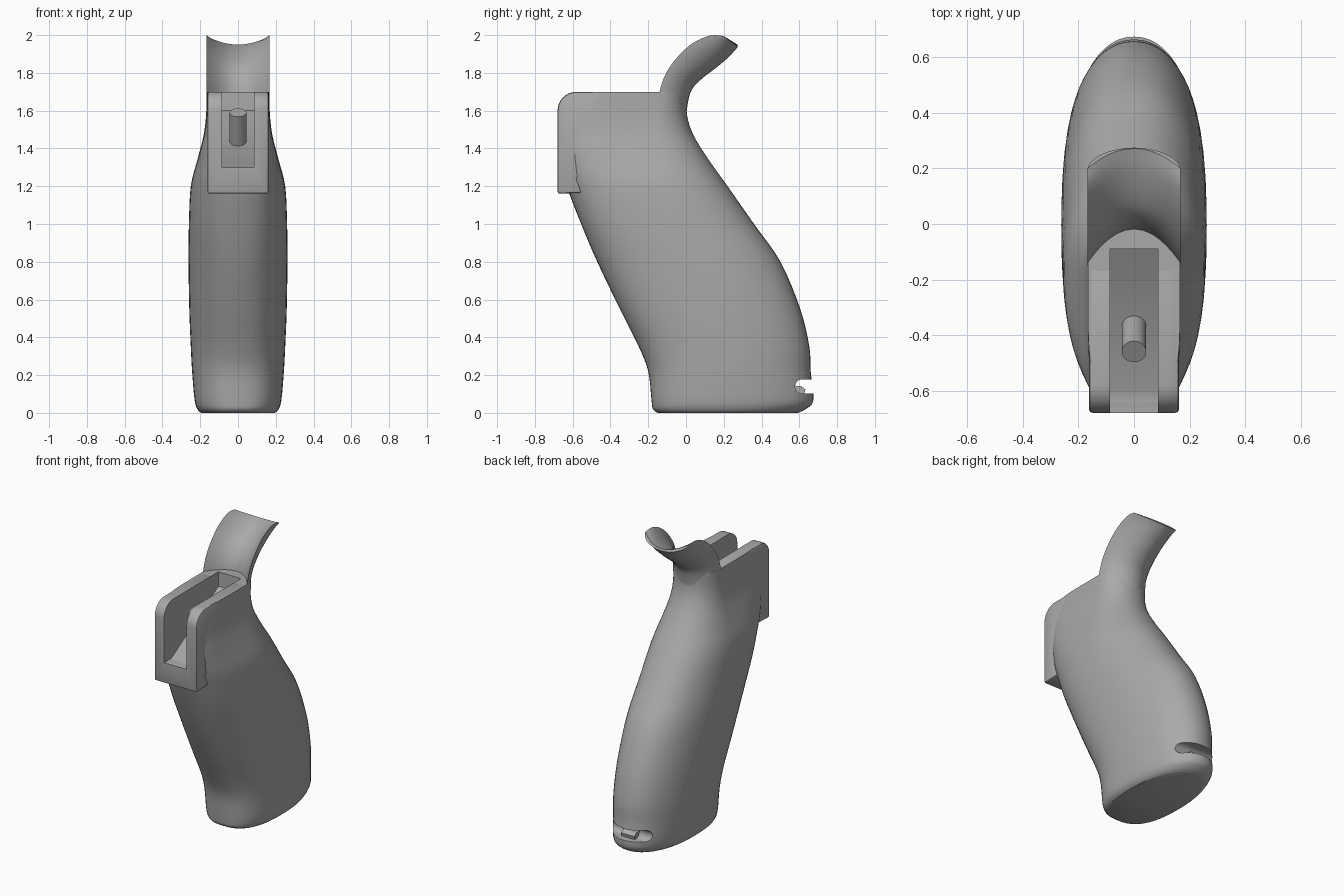
import bpy, bmesh, math
from mathutils import Vector

if "Cube" in bpy.data.objects:
    bpy.data.objects.remove(bpy.data.objects["Cube"])

grey = bpy.data.materials.new("matte grey")
grey.use_nodes = True
COLOUR = (0.4, 0.4, 0.4, 1)
grey.diffuse_color = COLOUR
grey.node_tree.nodes["Principled BSDF"].inputs["Base Color"].default_value = COLOUR


def finish(name, bm):
    bmesh.ops.recalc_face_normals(bm, faces=bm.faces)
    mesh = bpy.data.meshes.new(name)
    bm.to_mesh(mesh)
    bm.free()
    ob = bpy.data.objects.new(name, mesh)
    mesh.materials.append(grey)
    bpy.context.collection.objects.link(ob)
    return ob


def activate(ob):
    bpy.ops.object.select_all(action="DESELECT")
    ob.select_set(True)
    bpy.context.view_layer.objects.active = ob


def smooth(ob, angle=35):
    activate(ob)
    bpy.ops.object.shade_smooth_by_angle(angle=math.radians(angle))


def cut(ob, cutter):
    mod = ob.modifiers.new("cut", "BOOLEAN")
    mod.operation, mod.solver, mod.object = "DIFFERENCE", "EXACT", cutter
    activate(ob)
    bpy.ops.object.modifier_apply(modifier=mod.name)


def spline_rows(rows, steps):
    """Catmull-Rom interpolation through rows of numbers."""
    out = []
    for i in range(len(rows) - 1):
        four = [rows[max(i - 1, 0)], rows[i], rows[i + 1], rows[min(i + 2, len(rows) - 1)]]
        for s in range(steps):
            t = s / steps
            out.append([0.5 * (2 * b + (c - a) * t + (2 * a - 5 * b + 4 * c - d) * t * t
                               + (3 * b - a - 3 * c + d) * t ** 3) for a, b, c, d in zip(*four)])
    return out + [list(rows[-1])]


def loft(name, rings):
    bm = bmesh.new()
    loops = [[bm.verts.new(p) for p in ring] for ring in rings]
    for low, high in zip(loops, loops[1:]):
        for i in range(len(low)):
            j = (i + 1) % len(low)
            bm.faces.new((low[i], low[j], high[j], high[i]))
    bm.faces.new(loops[0])
    bm.faces.new(loops[-1])
    return finish(name, bm)


def side_prism(name, profile, half):
    """Extrude a side profile of (y, z) points across x."""
    return loft(name, [[(x, y, z) for y, z in profile] for x in (-half, half)])


def power(v, e):
    return math.copysign(abs(v) ** e, v)


# Handle: height, front y, back y, widest y, half width, front squareness
KEYS = [
    (0.0, -0.15, 0.59, 0.20, 0.195, 2.6),
    (0.02, -0.175, 0.635, 0.20, 0.215, 2.6),
    (0.07, -0.183, 0.675, 0.20, 0.23, 2.6),
    (0.22, -0.20, 0.66, 0.20, 0.243, 2.5),
    (0.35, -0.25, 0.653, 0.18, 0.25, 2.4),
    (0.55, -0.35, 0.605, 0.12, 0.258, 2.4),
    (0.80, -0.47, 0.50, 0.02, 0.262, 2.4),
    (1.0, -0.555, 0.36, -0.08, 0.26, 2.5),
    (1.2, -0.63, 0.22, -0.15, 0.25, 2.6),
    (1.34, -0.65, 0.12, -0.17, 0.215, 3.4),
    (1.47, -0.65, 0.04, -0.17, 0.182, 5.0),
    (1.58, -0.64, 0.005, -0.16, 0.169, 6.0),
    (1.699, -0.57, 0.005, -0.14, 0.166, 6.0),
]


def handle_ring(row, count=56):
    z, front, back, mid, half, square = row
    ring = []
    for i in range(count):
        a = 2 * math.pi * i / count
        c, s = math.cos(a), math.sin(a)
        n, reach = (2.15, back - mid) if s > 0 else (square, mid - front)
        ring.append((half * power(c, 2 / n), mid + reach * power(s, 2 / n), z))
    return ring


handle = loft("handle", [handle_ring(r) for r in spline_rows(KEYS, 4)])

# Square mounting block with a rounded upper front corner
R = 0.1
corner = [(-0.58 - R * math.sin(a), 1.6 + R * math.cos(a))
          for a in (math.pi / 2 * i / 8 for i in range(9))]
block = side_prism("mounting_block", [(-0.16, 1.7)] + corner
                   + [(-0.68, 1.16), (-0.55, 1.165), (-0.58, 1.24), (-0.16, 1.4)], 0.162)
bevel = block.modifiers.new("soft edges", "BEVEL")
bevel.width, bevel.segments, bevel.limit_method = 0.012, 2, "ANGLE"
bevel.angle_limit = math.radians(60)
activate(block)
bpy.ops.object.modifier_apply(modifier=bevel.name)

# Open channel with a ramped floor
channel = side_prism("channel_cutter", [(-0.8, 1.3), (-0.6, 1.3), (-0.09, 1.6),
                                        (-0.09, 1.8), (-0.8, 1.8)], 0.086)
cut(handle, channel)
cut(block, channel)

# Rounded notch across the lower back
notch_round = [(0.615 - 0.038 * math.sin(a), 0.14 + 0.038 * math.cos(a))
               for a in (math.pi * i / 10 for i in range(11))]
notch = side_prism("notch_cutter", [(0.8, 0.178)] + notch_round + [(0.8, 0.102)], 0.4)
cut(handle, notch)
for cutter in (channel, notch):
    bpy.data.objects.remove(cutter)
smooth(handle)
smooth(block)

# Small catch inside the notch
side_prism("notch_catch", [(0.56, 0.09), (0.625, 0.095), (0.632, 0.125), (0.61, 0.142),
                           (0.56, 0.145)], 0.05)

# Curved rear tang: side edge, hollow centre and back centre, each as y, z
TANG = [
    (-0.15, 1.60, -0.03, 1.60, -0.002, 1.53),
    (-0.14, 1.70, -0.018, 1.70, 0.008, 1.63),
    (-0.105, 1.80, 0.005, 1.77, 0.03, 1.71),
    (-0.04, 1.89, 0.05, 1.835, 0.085, 1.77),
    (0.04, 1.96, 0.12, 1.885, 0.15, 1.82),
    (0.13, 1.998, 0.20, 1.925, 0.222, 1.88),
    (0.20, 1.995, 0.272, 1.95, 0.275, 1.938),
]


def tang_ring(row, count=16):
    side, hollow, back = (Vector(row[i:i + 2]) for i in (0, 2, 4))
    ring = []
    for i in range(2 * count):
        a = math.pi * i / count
        x, s = math.cos(a), abs(math.sin(a))
        p = side.lerp(back, s ** 1.15) if i <= count else side.lerp(hollow, s * s)
        ring.append((0.167 * x, p.x, p.y))
    return ring


smooth(loft("rear_tang", [tang_ring(r) for r in spline_rows(TANG, 4)]), 50)

# Round post standing square to the channel floor
lean = Vector((0, -0.507, 0.862))
bm = bmesh.new()
bmesh.ops.create_cone(bm, cap_ends=True, segments=32, radius1=0.044, radius2=0.044, depth=0.24)
post = finish("channel_post", bm)
post.rotation_mode = "QUATERNION"
post.rotation_quaternion = lean.to_track_quat("Z", "Y")
post.location = Vector((0, -0.46, 1.59)) - lean * 0.12
smooth(post)
